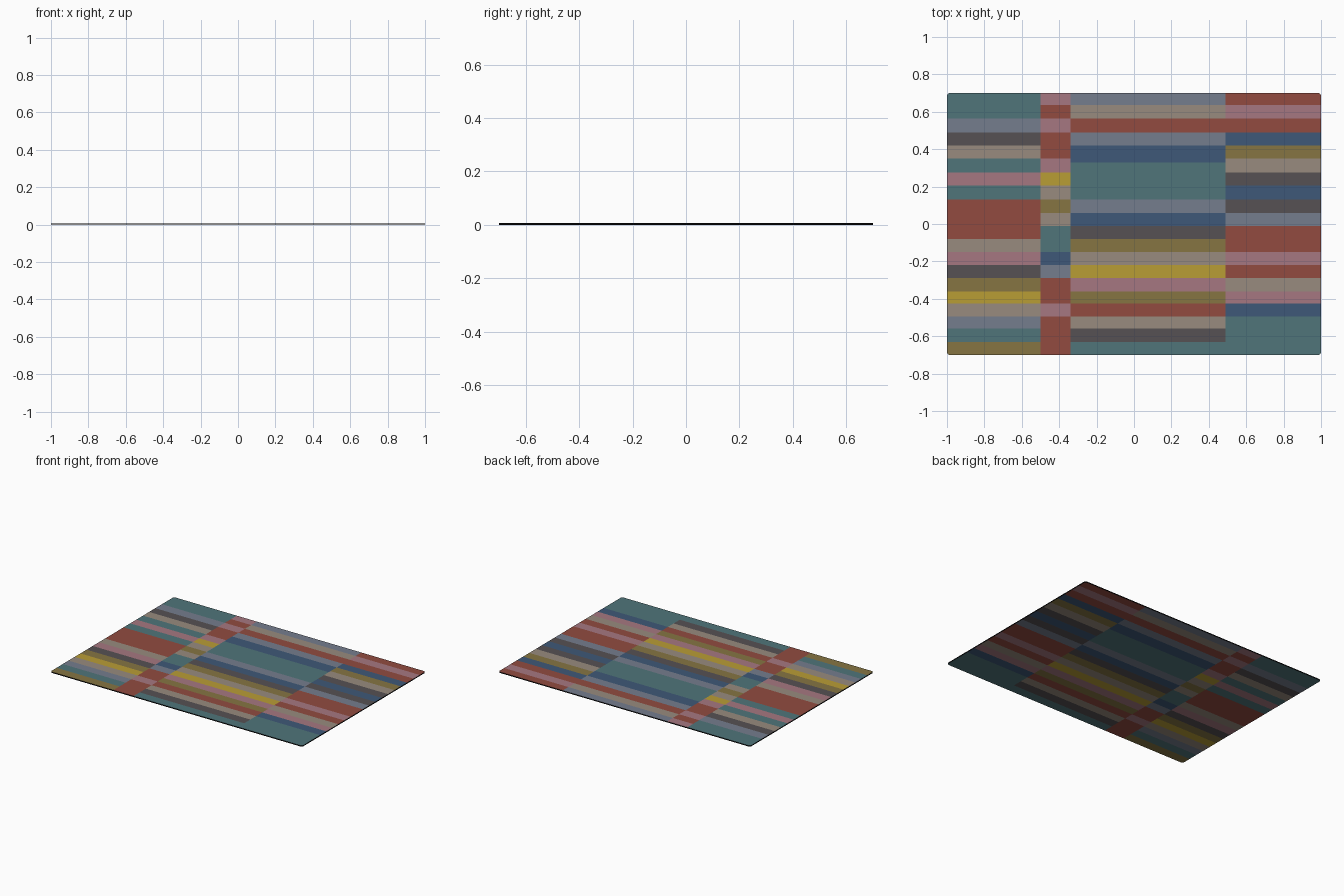
import bpy
import bmesh
from mathutils import Vector

cube = bpy.data.objects.get("Cube")
if cube:
    bpy.data.objects.remove(cube, do_unlink=True)

HALF_X, HALF_Y, THICK, CORNER = 1.0, 0.7, 0.007, 0.016

# Yarn colours as sRGB hex, keyed by the letter used in the weave
YARNS = {
    "t": ("teal", "50757a"), "s": ("slate_grey", "757d8d"),
    "c": ("charcoal", "565153"), "b": ("beige", "988b7e"),
    "p": ("dusty_pink", "a67781"), "r": ("brick_red", "924b40"),
    "o": ("olive", "867542"), "y": ("mustard", "b99d35"),
    "n": ("navy_blue", "3e5978"), "k": ("black_binding", "060606"),
}

# Stripe colours of each column from back to front, one letter per row
COLUMNS = [
    "ttscbtptrrrbpcoybsto",
    "prprrpybobttnsrrprrr",
    "sbrsntttsncobyporbct",
    "rprnobcncsrrprbpnttt",
]
COLUMN_CUTS = [-0.5, -0.34, 0.49]
ROW_CUTS = [0.635, 0.565, 0.49, 0.42, 0.35, 0.275, 0.205, 0.13, 0.06, -0.01,
            -0.08, -0.15, -0.22, -0.29, -0.36, -0.425, -0.495, -0.56, -0.63]
WIDE_COLUMN, LATE_ROW, LATE_CUT = 2, 4, 0.33


def linear(code):
    values = [int(code[i:i + 2], 16) / 255 for i in (0, 2, 4)]
    return [v / 12.92 if v < 0.04 else ((v + 0.055) / 1.055) ** 2.4
            for v in values] + [1.0]


def make_material(name, code):
    mat = bpy.data.materials.new(name)
    mat.use_nodes = True
    mat.diffuse_color = linear(code)
    bsdf = mat.node_tree.nodes["Principled BSDF"]
    bsdf.inputs["Base Color"].default_value = linear(code)
    bsdf.inputs["Roughness"].default_value = 0.9
    return mat


def yarn_at(point):
    column = sum(point.x > cut for cut in COLUMN_CUTS)
    cuts = list(ROW_CUTS)
    if column == WIDE_COLUMN:
        cuts[LATE_ROW] = LATE_CUT
    return COLUMNS[column][sum(point.y < cut for cut in cuts)]


def slice_mesh(bm, point, normal):
    bmesh.ops.bisect_plane(bm, geom=bm.verts[:] + bm.edges[:] + bm.faces[:],
                           plane_co=point, plane_no=normal)


# Rug sheet, sliced along every stripe edge
bm = bmesh.new()
bm.faces.new([bm.verts.new((x * HALF_X, y * HALF_Y, THICK))
              for x, y in ((-1, -1), (1, -1), (1, 1), (-1, 1))])
for cut in COLUMN_CUTS:
    slice_mesh(bm, Vector((cut, 0, 0)), Vector((1, 0, 0)))
for cut in ROW_CUTS + [LATE_CUT]:
    slice_mesh(bm, Vector((0, cut, 0)), Vector((0, 1, 0)))

# Softly rounded outer corners
corners = [v for v in bm.verts if len(v.link_edges) == 2]
bmesh.ops.bevel(bm, geom=corners, offset=CORNER, segments=4, profile=0.5,
                affect="VERTICES")

# Stripe colours
letters = list(YARNS)
for face in bm.faces:
    face.material_index = letters.index(yarn_at(face.calc_center_bounds()))

mesh = bpy.data.meshes.new("striped_rug")
bm.to_mesh(mesh)
bm.free()
for name, code in YARNS.values():
    mesh.materials.append(make_material(name, code))
rug = bpy.data.objects.new("striped_rug", mesh)
bpy.context.collection.objects.link(rug)

# Thickness with a dark bound edge
solid = rug.modifiers.new("thickness", "SOLIDIFY")
solid.thickness = THICK
solid.offset = -1
solid.material_offset_rim = len(letters) - 1
